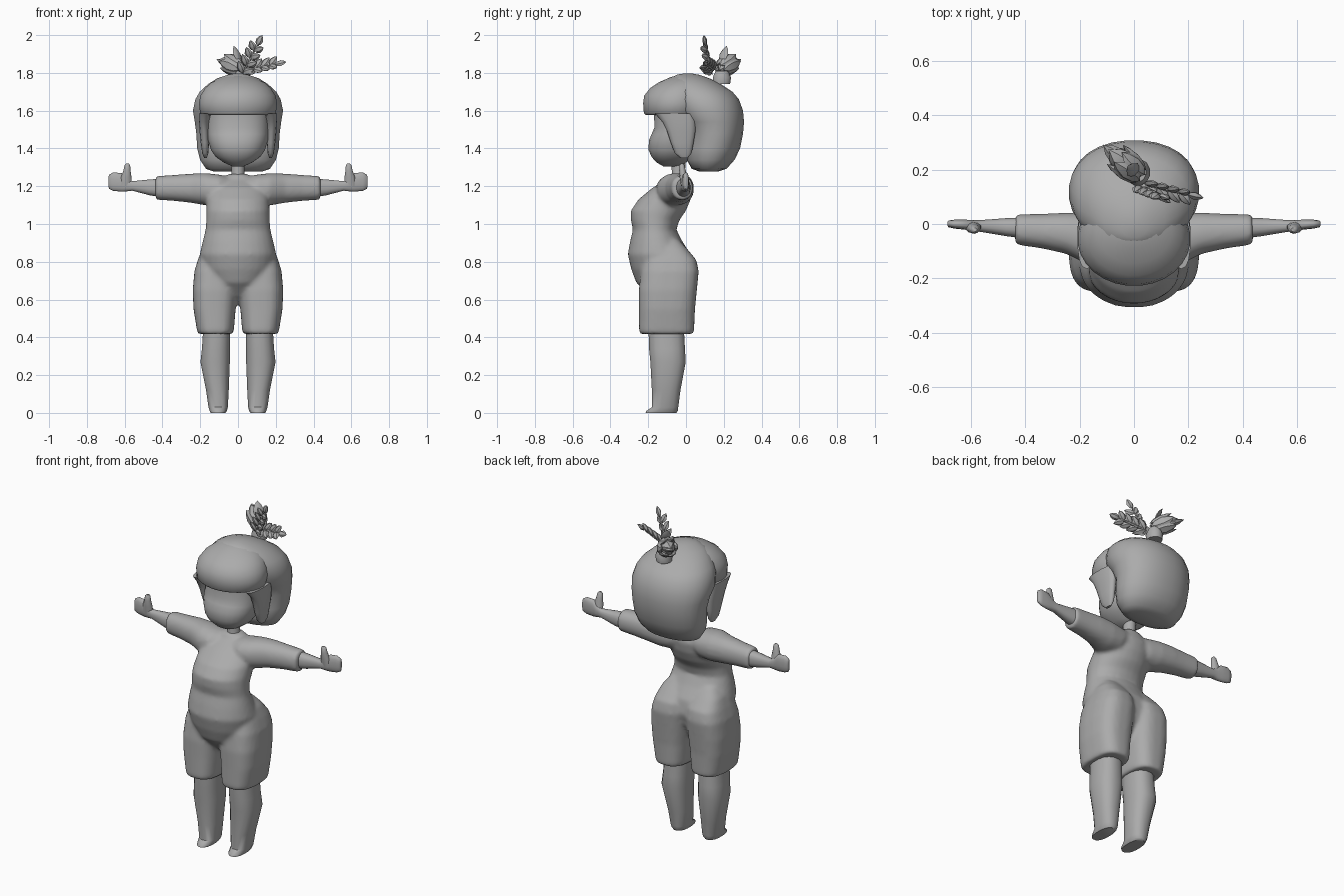
import bpy, bmesh, math
from mathutils import Vector

if "Cube" in bpy.data.objects:
    bpy.data.objects.remove(bpy.data.objects["Cube"])

grey = bpy.data.materials.new("plain_grey")
grey.diffuse_color = (0.41, 0.41, 0.41, 1)
grey.use_nodes = True
grey.node_tree.nodes["Principled BSDF"].inputs["Base Color"].default_value = grey.diffuse_color


def spow(v, p):
    return math.copysign(abs(v) ** p, v)


def loft(bm, rings, axis="z", exp=2.0, n=20, sign=1):
    """Skin rounded rings (t, a0, a1, b0, b1): a/b are x/y along z, or y/z along x."""
    loops = []
    for t, a0, a1, b0, b1 in rings:
        loop = []
        for i in range(n):
            ang = 2 * math.pi * (i + 0.5) / n
            a = (a0 + a1) / 2 + (a1 - a0) / 2 * spow(math.cos(ang), 2 / exp)
            b = (b0 + b1) / 2 + (b1 - b0) / 2 * spow(math.sin(ang), 2 / exp)
            x, y, z = (a, b, t) if axis == "z" else (t, a, b)
            loop.append(bm.verts.new((x * sign, y, z)))
        loops.append(loop)
    for lo, hi in zip(loops, loops[1:]):
        for i in range(n):
            j = (i + 1) % n
            bm.faces.new((lo[i], lo[j], hi[j], hi[i]))
    bm.faces.new(loops[0][::-1])
    bm.faces.new(loops[-1])


def leaf(bm, base, direction, length, width, flat=0.5, normal=(0, -1, 0)):
    """Pointed six-sided leaf or petal."""
    d = Vector(direction).normalized()
    s = d.cross(Vector(normal)).normalized()
    u = s.cross(d)
    base = Vector(base)
    tail, tip = bm.verts.new(base), bm.verts.new(base + d * length)
    rows = []
    for t, w in ((0.2, 0.75), (0.5, 1.0), (0.8, 0.6)):
        rows.append([bm.verts.new(base + d * length * t
                     + s * math.cos(k * math.pi / 3) * width * w / 2
                     + u * math.sin(k * math.pi / 3) * width * w * flat / 2) for k in range(6)])
    for k in range(6):
        j = (k + 1) % 6
        bm.faces.new((tail, rows[0][j], rows[0][k]))
        bm.faces.new((tip, rows[2][k], rows[2][j]))
        for lo, hi in zip(rows, rows[1:]):
            bm.faces.new((lo[k], lo[j], hi[j], hi[k]))


def finish(name, bm, angle=50):
    bmesh.ops.recalc_face_normals(bm, faces=bm.faces)
    me = bpy.data.meshes.new(name)
    bm.to_mesh(me)
    bm.free()
    me.materials.append(grey)
    ob = bpy.data.objects.new(name, me)
    bpy.context.collection.objects.link(ob)
    bpy.ops.object.select_all(action="DESELECT")
    ob.select_set(True)
    bpy.context.view_layer.objects.active = ob
    bpy.ops.object.shade_smooth_by_angle(angle=math.radians(angle))
    return ob


def sym(t, half, b0, b1):
    return (t, -half, half, b0, b1)


# Outfit: torso, sleeves and short legs fused into one surface
bm = bmesh.new()
loft(bm, [sym(.575, .03, -.14, -.06), sym(.62, .09, -.2, -.02), sym(.69, .15, -.264, .02),
          sym(.76, .19, -.29, .04), sym(.84, .203, -.309, .025), sym(.91, .187, -.296, -.02),
          sym(.97, .172, -.281, -.05), sym(1.02, .168, -.292, -.035), sym(1.07, .168, -.293, 0),
          sym(1.13, .165, -.252, .025), sym(1.19, .15, -.18, .035), sym(1.235, .1, -.11, .02),
          sym(1.265, .05, -.085, .005)], exp=2.1, n=28)
for s in (1, -1):
    loft(bm, [(.418, .03, .21, -.243, .038), (.432, .022, .217, -.249, .043),
              (.55, .012, .236, -.249, .048), (.65, .003, .24, -.25, .058),
              (.75, 0, .231, -.24, .068), (.81, .005, .213, -.225, .055),
              (.87, .02, .19, -.2, .005), (.92, .04, .15, -.17, -.04)], exp=2.8, n=24, sign=s)
    loft(bm, [(.03, -.12, .02, 1.15, 1.245), (.1, -.16, .035, 1.1, 1.262),
              (.17, -.15, .042, 1.098, 1.27), (.25, -.11, .042, 1.112, 1.267),
              (.34, -.09, .038, 1.122, 1.26), (.437, -.076, .036, 1.128, 1.254)],
         axis="x", exp=2.2, sign=s)
outfit = finish("outfit", bm)
rm = outfit.modifiers.new("fuse", "REMESH")
rm.mode, rm.voxel_size, rm.use_smooth_shade = "VOXEL", 0.01, True
sm = outfit.modifiers.new("soften", "SMOOTH")
sm.factor, sm.iterations = 0.5, 10

for s, side in ((1, "left"), (-1, "right")):
    # Lower leg with pointed flat toe
    bm = bmesh.new()
    loft(bm, [(0, .065, .145, -.215, -.05), (.01, .058, .15, -.212, -.042),
              (.03, .053, .157, -.182, -.04), (.12, .048, .17, -.182, -.028),
              (.27, .042, .2, -.19, 0), (.34, .042, .192, -.197, -.004),
              (.45, .04, .185, -.2, -.01)], exp=2.4, n=16, sign=s)
    finish(side + "_leg", bm)
    # Forearm and mitten hand
    bm = bmesh.new()
    loft(bm, [(.4, -.055, .025, 1.14, 1.242), (.47, -.045, .022, 1.152, 1.236),
              (.56, -.03, .015, 1.176, 1.227), (.59, -.026, .015, 1.172, 1.245),
              (.615, -.022, .016, 1.17, 1.27), (.66, -.017, .016, 1.175, 1.274),
              (.682, -.012, .013, 1.185, 1.262), (.686, -.006, .008, 1.2, 1.25)],
         axis="x", exp=2.4, n=16, sign=s)
    finish(side + "_forearm_and_hand", bm)
    bm = bmesh.new()
    loft(bm, [(1.2, .56, .63, -.026, .012), (1.25, .563, .62, -.034, .006),
              (1.285, .568, .607, -.036, -.002), (1.31, .57, .602, -.034, -.008),
              (1.319, .577, .592, -.028, -.014)], n=10, sign=s)
    finish(side + "_thumb", bm)
    # Side lock of hair framing the face
    bm = bmesh.new()
    loft(bm, [(1.35, .165, .18, -.03, .01), (1.375, .157, .19, -.06, .03),
              (1.43, .152, .198, -.08, .04), (1.49, .152, .204, -.1, .05),
              (1.54, .15, .208, -.125, .05), (1.585, .14, .208, -.165, .05)],
         exp=2.4, n=14, sign=s)
    finish(side + "_side_lock", bm)

# Neck
bm = bmesh.new()
loft(bm, [sym(1.22, .045, -.085, .005), sym(1.27, .034, -.075, -.005), sym(1.36, .034, -.08, 0)])
finish("neck", bm)

# Face
bm = bmesh.new()
loft(bm, [sym(1.305, .03, -.12, -.03), sym(1.325, .075, -.155, 0), sym(1.355, .118, -.183, .04),
          sym(1.39, .143, -.198, .08), sym(1.44, .158, -.198, .1), sym(1.475, .163, -.183, .1),
          sym(1.51, .165, -.168, .1), sym(1.6, .165, -.17, .1)], exp=2.3, n=28)
finish("face", bm)

# Bobbed back hair
bm = bmesh.new()
loft(bm, [sym(1.278, .13, .07, .17), sym(1.292, .17, .03, .215), sym(1.34, .202, .003, .258),
          sym(1.4, .217, 0, .287), sym(1.48, .222, .008, .303), sym(1.54, .23, -.02, .308),
          sym(1.6, .24, -.07, .303), sym(1.66, .227, -.088, .281), sym(1.7, .204, -.092, .247),
          sym(1.74, .16, -.092, .187), sym(1.77, .113, -.085, .128), sym(1.79, .055, -.05, .07),
          sym(1.797, .02, -.01, .03)], exp=2.15, n=28)
finish("back_hair", bm)

# Fringe
bm = bmesh.new()
loft(bm, [sym(1.577, .19, -.215, .1), sym(1.587, .202, -.224, .1), sym(1.64, .208, -.228, .12),
          sym(1.68, .2, -.222, .12), sym(1.72, .175, -.19, .12), sym(1.75, .14, -.145, .1),
          sym(1.775, .09, -.088, .08), sym(1.79, .03, -.04, .04)], exp=2.0, n=28)
finish("fringe", bm)

# Bud ornament: plump core wrapped in overlapping petals
bm = bmesh.new()
axis = Vector((-.5, .42, .25)).normalized()
root = Vector((.025, .175, 1.815))
leaf(bm, root, axis, .165, .105, .95)
side = axis.cross(Vector((0, 0, 1))).normalized()
up = side.cross(axis)
for k in range(6):
    out = side * math.cos(k * math.pi / 3) + up * math.sin(k * math.pi / 3)
    leaf(bm, root + out * .03, axis + out * .12, .135, .075, .5, out)
leaf(bm, root + axis * .03 + up * .03, axis * .6 + up * .55, .1, .06, .4, up)
leaf(bm, root + axis * .04 - up * .01, axis, .15, .07, .5, up)
finish("bud_ornament", bm, 35)

# Bud base ring
bm = bmesh.new()
loft(bm, [(1.74, -.03, .055, .14, .235), (1.775, -.03, .06, .14, .24), (1.81, -.015, .045, .155, .225)], n=12)
finish("bud_base", bm)


def sprig(name, start, end, normal, pairs):
    """Thin stem with paired leaves and a leaf at the tip."""
    bm = bmesh.new()
    start, end = Vector(start), Vector(end)
    d = (end - start).normalized()
    s = d.cross(Vector(normal)).normalized()
    leaf(bm, start, d, (end - start).length * 1.1, .016, 1, normal)
    for i in range(pairs):
        p = start.lerp(end, (i + .3) / pairs)
        for w in (1, -1):
            leaf(bm, p, d * .75 + s * w * .7 + Vector(normal) * .3, .075 - .004 * i, .042, .6, normal)
    leaf(bm, end, d, .064, .04, .6, normal)
    finish(name, bm, 35)


# Leaf sprigs
sprig("upright_sprig", (.02, .14, 1.785), (.1, .105, 1.944), (-.3, -1, -.1), 4)
sprig("sideways_sprig", (.03, .15, 1.81), (.195, .11, 1.845), (0, -.75, .6), 4)
